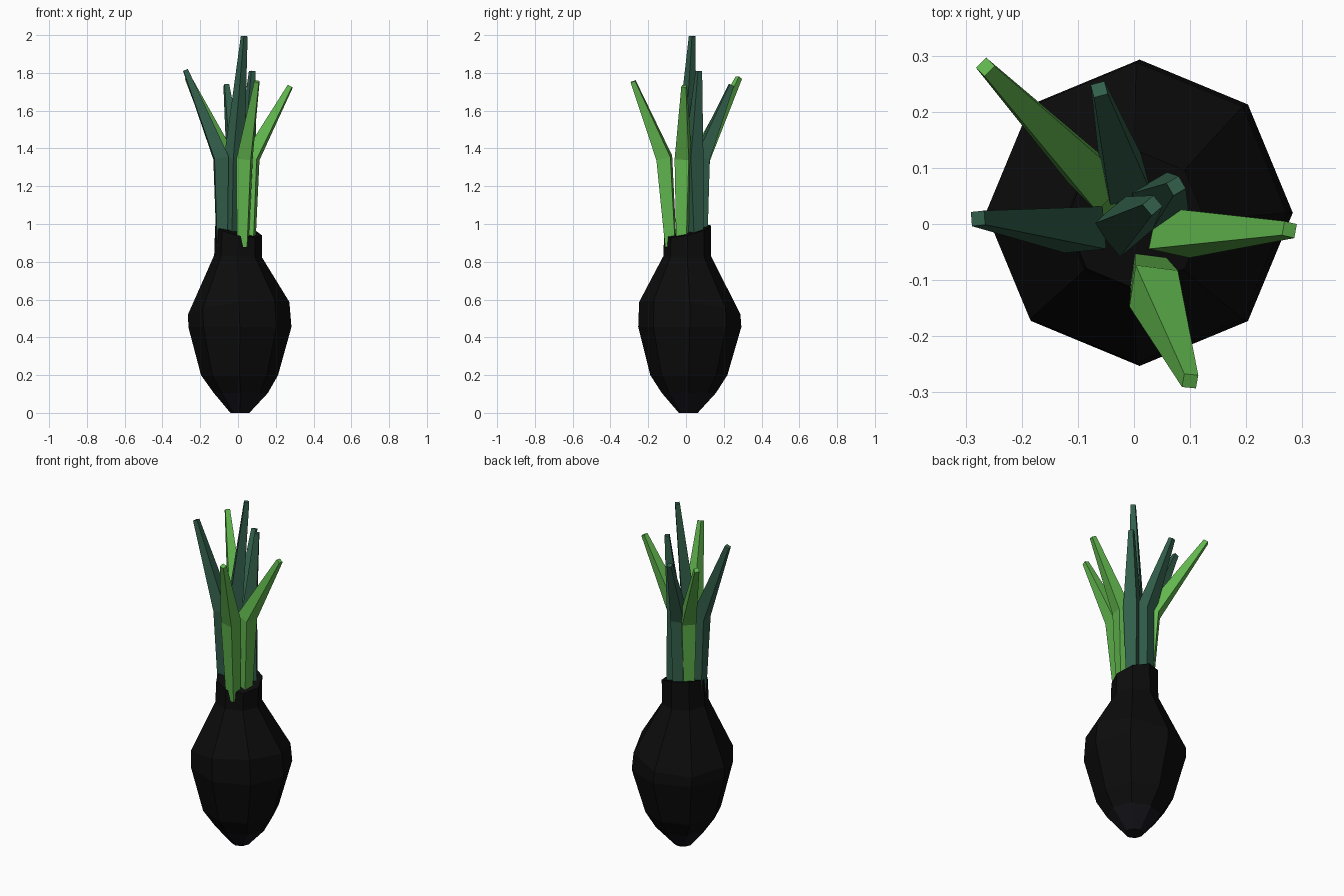
import bpy, bmesh, math
from mathutils import Vector

if "Cube" in bpy.data.objects:
    bpy.data.objects.remove(bpy.data.objects["Cube"])


def material(name, rgb):
    m = bpy.data.materials.new(name)
    m.diffuse_color = (*rgb, 1)
    m.use_nodes = True
    m.node_tree.nodes["Principled BSDF"].inputs["Base Color"].default_value = m.diffuse_color
    return m


BLACK = material("black skin", (0.0037, 0.0037, 0.0037))
PURPLE = material("dark purple tip", (0.007, 0.0065, 0.0105))
DARK = material("dark green", (0.032, 0.114, 0.07))
LIGHT = material("light green", (0.12, 0.47, 0.076))


def loft(name, rings, mats):
    """Skin equal-length rings of points, capping both ends."""
    bm = bmesh.new()
    loops = [[bm.verts.new(p) for p in r] for r in rings]
    n = len(loops[0])
    for a, b in zip(loops, loops[1:]):
        for i in range(n):
            j = (i + 1) % n
            bm.faces.new((a[i], a[j], b[j], b[i]))
    bm.faces.new(loops[0][::-1])
    bm.faces.new(loops[-1])
    bmesh.ops.recalc_face_normals(bm, faces=bm.faces)
    if len(mats) > 1:  # second colour on the lowest band
        for f in bm.faces:
            f.material_index = int(f.calc_center_median().z < 0.08)
    me = bpy.data.meshes.new(name)
    bm.to_mesh(me)
    bm.free()
    for m in mats:
        me.materials.append(m)
    ob = bpy.data.objects.new(name, me)
    bpy.context.collection.objects.link(ob)


# Bulb: eight-sided rings (z, radius, centre x, centre y, slope x, slope y)
profile = [
    (0.00, 0.050, 0.010, 0.012, 0, 0),
    (0.105, 0.143, 0.015, 0.015, 0, 0),
    (0.20, 0.204, 0.008, 0.015, 0, 0),
    (0.455, 0.273, 0.010, 0.020, 0, 0),
    (0.555, 0.268, 0.004, 0.020, 0.12, -0.12),
    (0.83, 0.126, 0.000, 0.006, -0.04, 0),
    (0.965, 0.124, 0.003, 0.008, -0.20, 0.22),
]
rings = []
for z, r, cx, cy, sx, sy in profile:
    ring = []
    for k in range(8):
        dx, dy = r * math.cos(k * math.pi / 4), r * math.sin(k * math.pi / 4)
        ring.append((cx + dx, cy + dy, z + sx * dx + sy * dy))
    rings.append(ring)
loft("bulb", rings, [BLACK, PURPLE])


# Leaves: upright four-sided stem, then a bent blade tapering to a blunt tip
def leaf(name, base, bend, tip, turn, mat):
    pts = [Vector((*base, 0.88)), Vector((*bend, 1.35)), Vector(tip)]
    d1 = (pts[1] - pts[0]).normalized()
    d2 = (pts[2] - pts[1]).normalized()
    out = []
    for p, d, r in zip(pts, (d1, (d1 + d2).normalized(), d2), (0.038, 0.054, 0.018)):
        q = Vector((0, 0, 1)).rotation_difference(d)
        out.append([p + q @ Vector((r * math.cos(a), r * math.sin(a), 0))
                    for a in (math.radians(turn + 45 + 90 * k) for k in range(4))])
    loft(name, out, [mat])


leaf("leaf_back_left", (-0.05, 0.05), (-0.065, 0.075), (-0.265, 0.28, 1.775), 45, LIGHT)
leaf("leaf_left", (-0.085, 0.0), (-0.09, -0.01), (-0.278, 0.01, 1.815), 5, DARK)
leaf("leaf_back", (-0.015, 0.08), (-0.015, 0.08), (-0.062, 0.24, 1.735), 15, DARK)
leaf("leaf_back_right", (0.055, 0.055), (0.045, 0.04), (0.075, 0.068, 1.81), 30, DARK)
leaf("leaf_centre", (-0.03, 0.0), (-0.02, -0.005), (0.033, 0.033, 1.995), 40, DARK)
leaf("leaf_right", (0.06, -0.02), (0.07, -0.015), (0.277, -0.01, 1.73), -12, LIGHT)
leaf("leaf_front", (0.025, -0.08), (0.035, -0.115), (0.1, -0.28, 1.755), -8, LIGHT)
